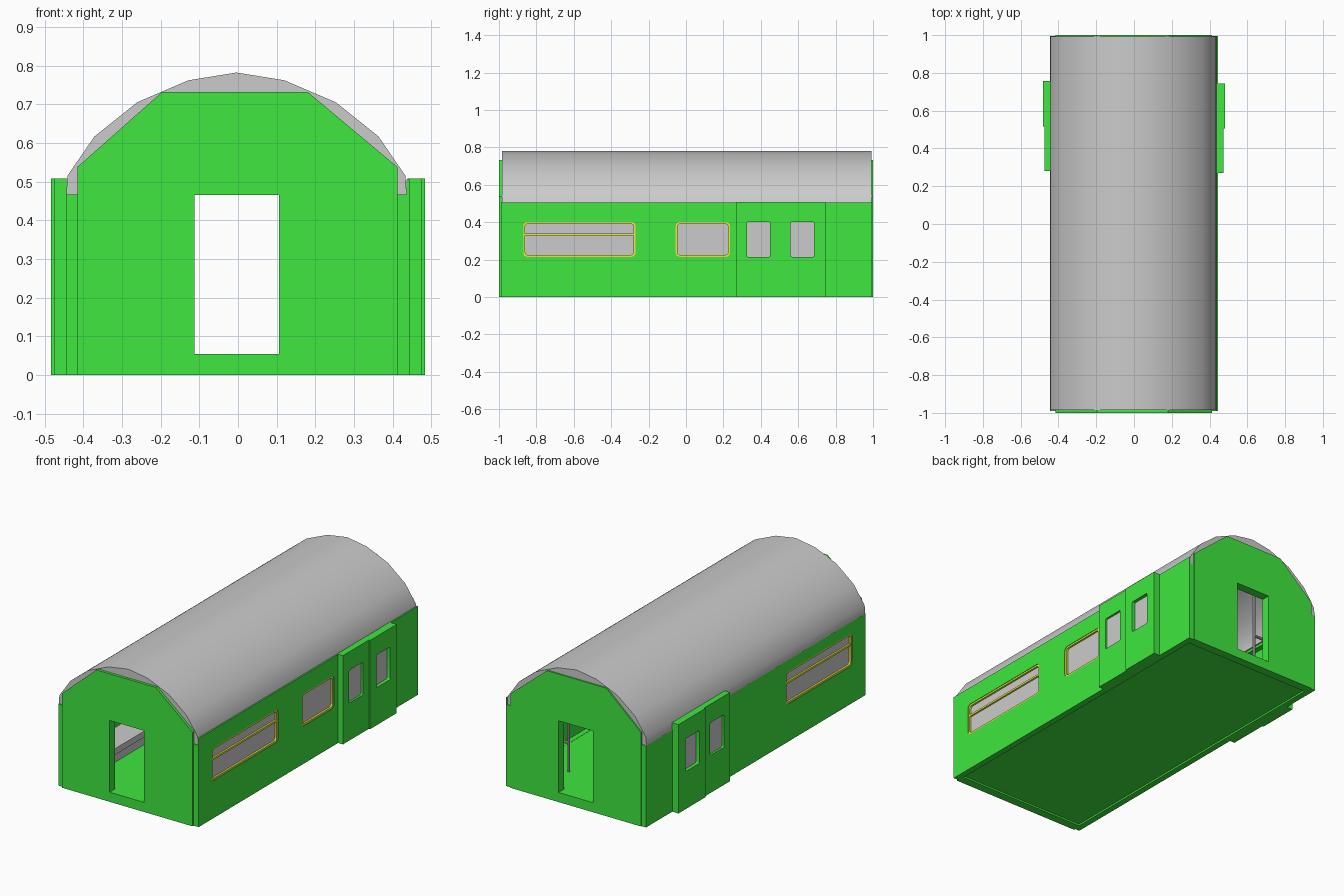
import bpy, bmesh, math
from mathutils import Matrix, Vector

if "Cube" in bpy.data.objects:
    bpy.data.objects.remove(bpy.data.objects["Cube"])


def material(name, color):
    m = bpy.data.materials.new(name)
    m.diffuse_color = color
    m.use_nodes = True
    m.node_tree.nodes["Principled BSDF"].inputs["Base Color"].default_value = m.diffuse_color
    return m


GREEN = material("green_paint", (0.05, 0.8, 0.05, 1))
YELLOW = material("yellow_trim", (0.85, 0.8, 0.05, 1))
SIDE = Matrix(((0, 0, 1), (1, 0, 0), (0, 1, 0))).to_4x4()   # outline in (y, z), thickness along x
FRONT = Matrix(((1, 0, 0), (0, 0, -1), (0, 1, 0))).to_4x4()  # outline in (x, z), thickness along y


def finish(name, mesh, mat=None):
    ob = bpy.data.objects.new(name, mesh)
    bpy.context.collection.objects.link(ob)
    if mat:
        mesh.materials.append(mat)
    return ob


def plate(name, loops, lo, hi, basis, mat=None, smooth=False):
    """Extrude an outline (with optional hole loops) between two offsets."""
    cu = bpy.data.curves.new(name, 'CURVE')
    cu.dimensions, cu.fill_mode, cu.extrude = '2D', 'BOTH', (hi - lo) / 2
    for pts in loops:
        sp = cu.splines.new('POLY')
        sp.points.add(len(pts) - 1)
        for p, (a, b) in zip(sp.points, pts):
            p.co = (a, b, 0, 1)
        sp.use_cyclic_u = True
    tmp = bpy.data.objects.new("tmp", cu)
    mesh = bpy.data.meshes.new_from_object(tmp)
    bpy.data.objects.remove(tmp)
    mid = (lo + hi) / 2
    shift = Vector((mid, 0, 0)) if basis is SIDE else Vector((0, mid, 0))
    bm = bmesh.new()
    bm.from_mesh(mesh)
    bmesh.ops.remove_doubles(bm, verts=bm.verts, dist=1e-5)
    bm.transform(Matrix.Translation(shift) @ basis)
    bmesh.ops.recalc_face_normals(bm, faces=bm.faces)
    for f in bm.faces:
        f.smooth = smooth
    bm.to_mesh(mesh)
    bm.free()
    mesh.set_sharp_from_angle(angle=math.radians(35))
    return finish(name, mesh, mat)


def rect(a0, a1, b0, b1, r=0.0):
    """Rectangle loop, with rounded corners if r is given."""
    if r == 0:
        return [(a0, b0), (a1, b0), (a1, b1), (a0, b1)]
    pts = []
    for i, (ca, cb) in enumerate([(a1 - r, b1 - r), (a0 + r, b1 - r), (a0 + r, b0 + r), (a1 - r, b0 + r)]):
        for k in range(5):
            t = math.radians(90 * i + 22.5 * k)
            pts.append((ca + r * math.cos(t), cb + r * math.sin(t)))
    return pts


def box(name, x0, x1, y0, y1, z0, z1, mat=None):
    return plate(name, [rect(y0, y1, z0, z1)], min(x0, x1), max(x0, x1), SIDE, mat)


def rod(name, a, b, r=0.008):
    a, b = Vector(a), Vector(b)
    d = b - a
    bm = bmesh.new()
    bmesh.ops.create_cone(bm, cap_ends=True, segments=10, radius1=r, radius2=r, depth=d.length)
    bm.transform(Matrix.Translation((a + b) / 2) @ d.to_track_quat('Z', 'Y').to_matrix().to_4x4())
    mesh = bpy.data.meshes.new(name)
    bm.to_mesh(mesh)
    bm.free()
    return finish(name, mesh)


# Floor slab
box("floor", -0.43, 0.43, -0.985, 0.985, 0.01, 0.055, GREEN)

# Arched roof shell
half = [(0.44, 0.465), (0.437, 0.515), (0.367, 0.617), (0.257, 0.705), (0.124, 0.762)]
outer = half + [(0, 0.782)] + [(-x, z) for x, z in reversed(half)]
inner = [(x * 0.9, 0.465 + (z - 0.465) * 0.84) for x, z in reversed(outer)]
plate("roof", [[(x - 0.004, z) for x, z in outer + inner]], -0.985, 0.992, FRONT, smooth=True)

# End walls with open doorways
gable = [(-0.415, 0), (0.412, 0), (0.412, 0.538), (0.18, 0.732), (-0.196, 0.732), (-0.415, 0.538)]
doorway = rect(-0.112, 0.106, 0.055, 0.465)
for name, lo, hi in (("front_wall", -1.0, -0.95), ("back_wall", 0.95, 1.0)):
    plate(name, [gable, doorway], lo, hi, FRONT, GREEN)

for s, side in ((1, "right"), (-1, "left")):
    def span(a, b):
        return sorted((s * a, s * b))

    # Side wall with window and door openings
    windows = [(-0.87, -0.27)] + ([(-0.055, 0.235)] if s > 0 else [])
    d0, d1, d2 = (0.27, 0.505, 0.745) if s > 0 else (0.28, 0.515, 0.758)
    holes = [rect(a, b, 0.215, 0.402, 0.022) for a, b in windows]
    holes.append(rect(d0 + 0.012, d2 - 0.012, 0.056, 0.45))
    plate(side + "_wall", [rect(-0.99, 0.995, 0, 0.467)] + holes, *span(0.408, 0.444), SIDE, GREEN)

    # Windows: yellow frame and grey pane
    for i, (a, b) in enumerate(windows):
        plate(f"{side}_window_frame_{i}",
              [rect(a, b, 0.215, 0.402, 0.022), rect(a + 0.01, b - 0.01, 0.225, 0.392, 0.016)],
              *span(0.415, 0.441), SIDE, YELLOW)
        plate(f"{side}_window_pane_{i}", [rect(a, b, 0.215, 0.402, 0.022)], *span(0.424, 0.43), SIDE)
    box(side + "_window_bar", *span(0.422, 0.44), -0.865, -0.275, 0.33, 0.341, YELLOW)

    # Sliding doors
    for name, a, b, x in (("front", d0, d1, 0.475), ("rear", d1, d2, 0.483)):
        w0 = a + 0.055
        hole = rect(w0, w0 + 0.125, 0.215, 0.402, 0.008)
        plate(f"{side}_{name}_door", [rect(a, b, 0, 0.508), hole], *span(0.438, x), SIDE, GREEN)
        plate(f"{side}_{name}_door_pane", [hole], *span(0.457, 0.463), SIDE)

    # Benches along the walls
    for name, a, b in (("long", -0.92, 0.24), ("short", 0.78, 0.94)):
        box(f"{side}_{name}_bench_seat", *span(0.26, 0.41), a, b, 0.13, 0.165)
        box(f"{side}_{name}_bench_base", *span(0.30, 0.41), a, b, 0.055, 0.13)

    # Grab poles and rails beside the doors
    for name, y in (("front", 0.26), ("rear", 0.76)):
        rod(f"{side}_{name}_pole", (s * 0.21, y, 0.055), (s * 0.21, y, 0.68))
        for k, z in enumerate((0.22, 0.36)):
            rod(f"{side}_{name}_rail_{k}", (s * 0.21, y, z), (s * 0.415, y, z))

# Thin green strip covering the roof edge on the right
box("right_roof_trim", 0.436, 0.444, -0.99, 0.995, 0.465, 0.506, GREEN)
